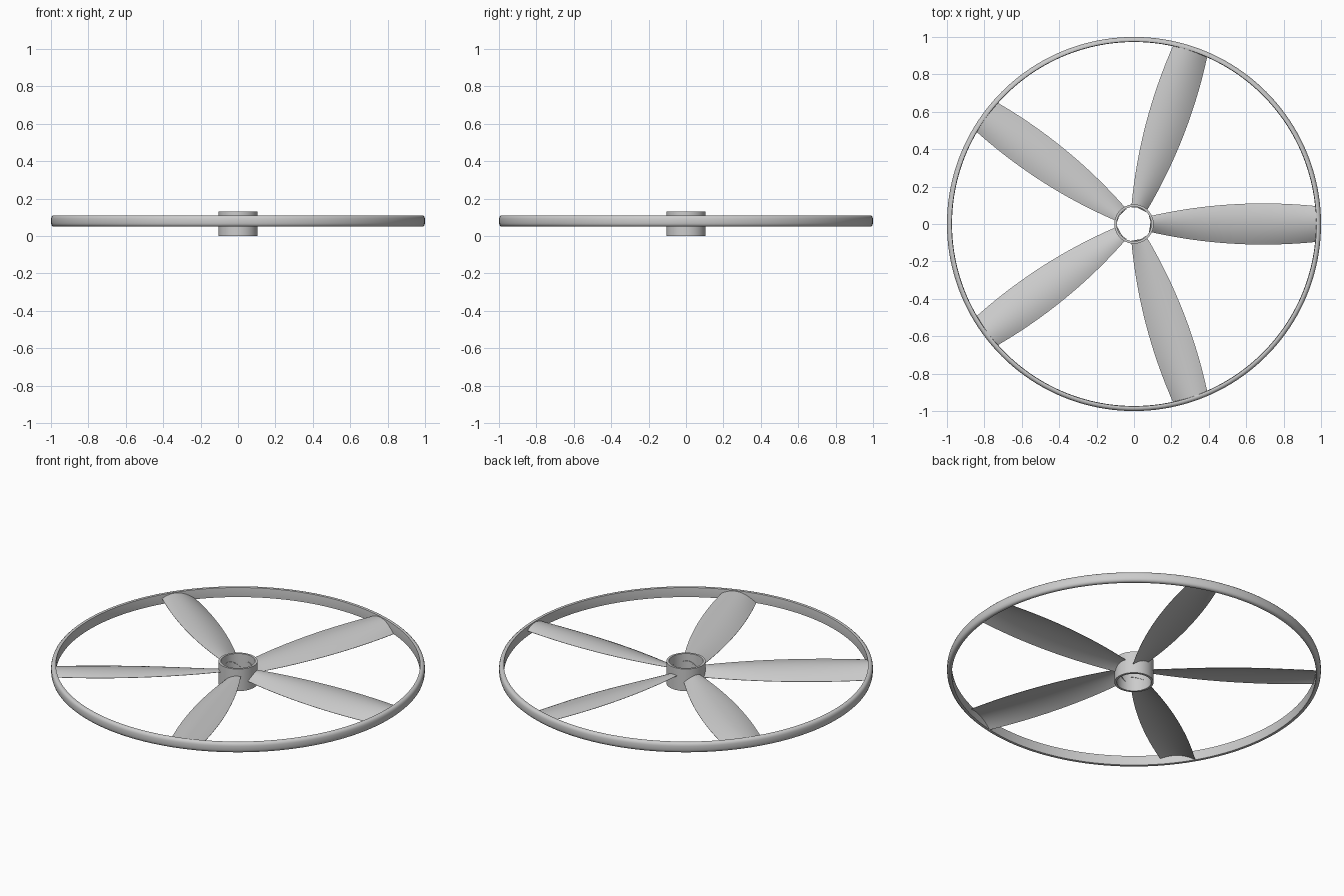
import bpy, bmesh
from math import sin, cos, pi, sqrt, radians

cube = bpy.data.objects.get("Cube")
if cube:
    bpy.data.objects.remove(cube, do_unlink=True)

GREY = (0.6, 0.6, 0.6, 1)
mat = bpy.data.materials.new("plain_grey")
mat.use_nodes = True
mat.diffuse_color = GREY
mat.node_tree.nodes["Principled BSDF"].inputs["Base Color"].default_value = GREY


def finish(bm, name, angle=35):
    bmesh.ops.recalc_face_normals(bm, faces=bm.faces)
    mesh = bpy.data.meshes.new(name)
    bm.to_mesh(mesh)
    bm.free()
    mesh.materials.append(mat)
    obj = bpy.data.objects.new(name, mesh)
    bpy.context.collection.objects.link(obj)
    bpy.ops.object.select_all(action="DESELECT")
    obj.select_set(True)
    bpy.context.view_layer.objects.active = obj
    bpy.ops.object.shade_smooth_by_angle(angle=radians(angle))
    return obj


def bridge(bm, loops, closed):
    """Skin a list of vertex loops with quads."""
    count = len(loops)
    for i in range(count if closed else count - 1):
        a, b = loops[i], loops[(i + 1) % count]
        for j in range(len(a)):
            k = (j + 1) % len(a)
            bm.faces.new((a[j], a[k], b[k], b[j]))


def revolve(name, profile, steps):
    """Turn a closed (radius, height) profile around the z axis."""
    bm = bmesh.new()
    loops = []
    for i in range(steps):
        t = 2 * pi * i / steps
        loops.append([bm.verts.new((r * cos(t), r * sin(t), z)) for r, z in profile])
    bridge(bm, loops, True)
    return finish(bm, name)


# Outer rim: thin band with a rounded outside
revolve("rim", [(0.975, 0.052), (0.973, 0.08), (0.975, 0.108), (0.982, 0.11),
                (0.991, 0.108), (0.997, 0.102), (1.0, 0.092), (1.0, 0.068),
                (0.997, 0.058), (0.991, 0.052), (0.982, 0.05)], 160)

# Central hub: open tube
revolve("hub", [(0.092, 0), (0.105, 0), (0.105, 0.13), (0.092, 0.13)], 64)

# Blades: thin cambered sections swept from hub to rim
ROOT, TIP, SPANS, CHORDS = 0.089, 0.981, 28, 14


def blade(index):
    bm = bmesh.new()
    spin = 2 * pi * index / 5
    loops = []
    for i in range(SPANS + 1):
        f = i / SPANS
        r = ROOT + (TIP - ROOT) * f
        half = 0.11 - 0.185 * (r - 0.7) ** 2
        camber = 0.012 + 0.018 * f

        def point(u, side):
            y = half * u
            x = sqrt(r * r - y * y)          # ends follow the hub and rim
            bulge = 1 - u * u
            z = 0.068 + 0.0165 * u + camber * bulge + side * (0.0008 + 0.003 * bulge)
            return bm.verts.new((x * cos(spin) - y * sin(spin),
                                 x * sin(spin) + y * cos(spin), z))

        us = [2 * j / CHORDS - 1 for j in range(CHORDS + 1)]
        loops.append([point(u, 1) for u in us] + [point(u, -1) for u in reversed(us)])
    bridge(bm, loops, False)
    bm.faces.new(loops[0])
    bm.faces.new(loops[-1])
    finish(bm, f"blade_{index + 1}", 40)


for n in range(5):
    blade(n)
